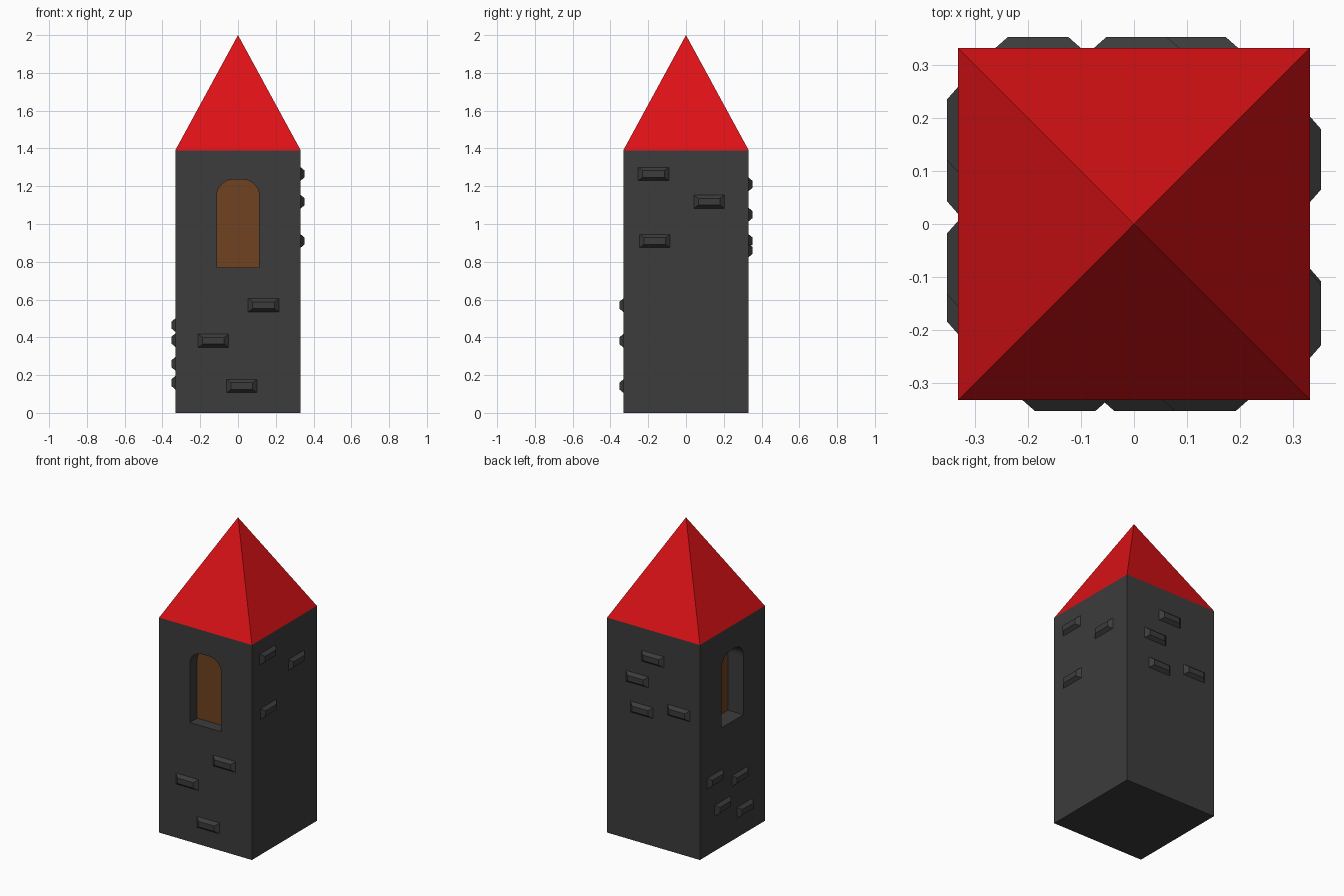
import bpy, bmesh
from math import sin, cos, pi
from mathutils import Matrix

if "Cube" in bpy.data.objects:
    bpy.data.objects.remove(bpy.data.objects["Cube"])

HALF, WALL, TOP = 0.332, 1.39, 2.0


def material(name, rgb):
    m = bpy.data.materials.new(name)
    m.diffuse_color = (*rgb, 1)
    m.use_nodes = True
    m.node_tree.nodes["Principled BSDF"].inputs["Base Color"].default_value = m.diffuse_color
    return m


stone = material("dark_stone", (0.045, 0.045, 0.045))
red = material("red_roof", (0.72, 0.006, 0.008))
wood = material("brown_wood", (0.16, 0.054, 0.014))


def finish(name, bm, mat):
    bmesh.ops.recalc_face_normals(bm, faces=bm.faces)
    me = bpy.data.meshes.new(name)
    bm.to_mesh(me)
    bm.free()
    me.materials.append(mat)
    ob = bpy.data.objects.new(name, me)
    bpy.context.collection.objects.link(ob)
    return ob


def loft(name, outline_a, ya, outline_b, yb, turn, mat):
    """Solid between two x-z outlines at depths ya, yb, turned about z."""
    bm = bmesh.new()
    a = [bm.verts.new((x, ya, z)) for x, z in outline_a]
    b = [bm.verts.new((x, yb, z)) for x, z in outline_b]
    bm.faces.new(a)
    bm.faces.new(b[::-1])
    n = len(a)
    for i in range(n):
        bm.faces.new((a[i], b[i], b[(i + 1) % n], a[(i + 1) % n]))
    bm.transform(Matrix.Rotation(turn, 4, 'Z'))
    return finish(name, bm, mat)


def rect(u, z, w, h):
    return [(u - w, z - h), (u + w, z - h), (u + w, z + h), (u - w, z + h)]


# Tower body
bm = bmesh.new()
bmesh.ops.create_cube(bm, size=1)
bm.transform(Matrix.Translation((0, 0, WALL / 2)) @ Matrix.Diagonal((2 * HALF, 2 * HALF, WALL, 1)))
body = finish("tower_body", bm, stone)

# Pyramid roof
bm = bmesh.new()
bmesh.ops.create_cone(bm, segments=4, radius1=HALF * 2 ** 0.5, radius2=0, depth=TOP - WALL)
bmesh.ops.remove_doubles(bm, verts=bm.verts, dist=1e-5)
bm.transform(Matrix.Translation((0, 0, (TOP + WALL) / 2)))
xy = max(bm.verts, key=lambda v: v.co.x).co
if abs(xy.y) < 0.01:
    bm.transform(Matrix.Rotation(pi / 4, 4, 'Z'))
finish("roof", bm, red)

# Recessed windows with rounded tops, on the front and left walls
W, Z0, Z1, R, SEG = 0.112, 0.77, 1.235, 0.085, 7
arch = [(-W, Z0), (W, Z0)]
for cx, start in ((W - R, 0), (R - W, pi / 2)):
    for i in range(SEG + 1):
        t = start + i / SEG * pi / 2
        arch.append((cx + R * cos(t), Z1 - R + R * sin(t)))

for side, turn, depth in (("front", 0, 0.075), ("left", -pi / 2, 0.11)):
    back = depth - HALF
    cutter = loft(side + "_window_cutter", arch, -HALF - 0.1, arch, back + 0.02, turn, stone)
    cutter.hide_render = True
    cutter.hide_viewport = True
    mod = body.modifiers.new(side + "_window", 'BOOLEAN')
    mod.operation = 'DIFFERENCE'
    mod.solver = 'EXACT'
    mod.object = cutter
    loft(side + "_shutter", arch, back, arch, back + 0.02, turn, wood)

# Protruding bevelled bricks: (sideways position, height) on each wall
bricks = {
    ("front", 0): [(0.135, 0.57), (-0.13, 0.382), (0.02, 0.142)],
    ("right", pi / 2): [(-0.172, 1.265), (0.122, 1.118), (-0.165, 0.91)],
    ("back", pi): [(-0.005, 1.21), (-0.116, 1.05), (-0.083, 0.86), (0.181, 0.91)],
    ("left", -pi / 2): [(-0.178, 0.465), (0.075, 0.385), (-0.1, 0.26), (0.127, 0.16)],
}
for (side, turn), spots in bricks.items():
    for i, (u, z) in enumerate(spots):
        loft(f"{side}_brick_{i + 1}", rect(u, z, 0.082, 0.036), -HALF + 0.001,
             rect(u, z, 0.057, 0.018), -HALF - 0.021, turn, stone)
